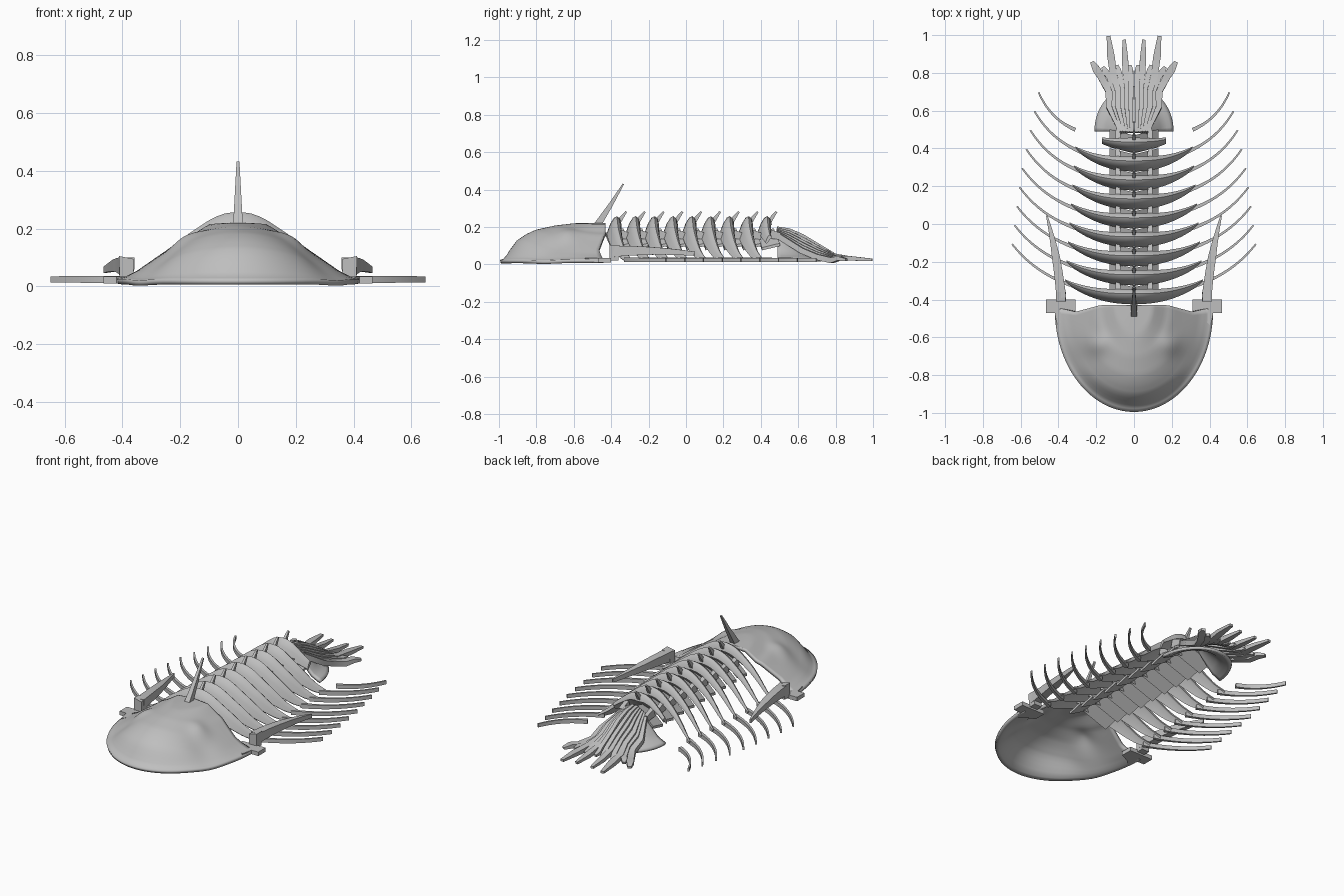
import bpy, math
from mathutils import Vector

if "Cube" in bpy.data.objects:
    bpy.data.objects.remove(bpy.data.objects["Cube"], do_unlink=True)

stone = bpy.data.materials.new("stone_grey")
stone.use_nodes = True
stone.diffuse_color = (0.52, 0.52, 0.52, 1)
stone.node_tree.nodes["Principled BSDF"].inputs["Base Color"].default_value = (0.52, 0.52, 0.52, 1)


def interp(table, t):
    """Piecewise linear lookup in a list of (key, value)."""
    for (a, va), (b, vb) in zip(table, table[1:]):
        if t <= b:
            return va + (vb - va) * max(0, t - a) / (b - a)
    return table[-1][1]


def make(name, verts, faces, angle=35, thickness=0):
    mesh = bpy.data.meshes.new(name)
    mesh.from_pydata(verts, [], faces)
    mesh.materials.append(stone)
    ob = bpy.data.objects.new(name, mesh)
    bpy.context.collection.objects.link(ob)
    bpy.ops.object.select_all(action="DESELECT")
    ob.select_set(True)
    bpy.context.view_layer.objects.active = ob
    bpy.ops.object.mode_set(mode="EDIT")
    bpy.ops.mesh.select_all(action="SELECT")
    bpy.ops.mesh.remove_doubles(threshold=0.0001)
    bpy.ops.mesh.normals_make_consistent(inside=False)
    bpy.ops.object.mode_set(mode="OBJECT")
    if thickness:
        if sum(p.normal.z for p in mesh.polygons) < 0:
            mesh.flip_normals()
        mod = ob.modifiers.new("shell", "SOLIDIFY")
        mod.thickness, mod.offset = thickness, -1
    bpy.ops.object.shade_smooth_by_angle(angle=math.radians(angle))
    return ob


def loft(name, rings, angle=35):
    """Closed solid through a row of equal sized rings."""
    n = len(rings[0])
    verts = [v for r in rings for v in r]
    faces = [(i * n + j, i * n + (j + 1) % n, (i + 1) * n + (j + 1) % n, (i + 1) * n + j)
             for i in range(len(rings) - 1) for j in range(n)]
    faces += [tuple(range(n)), tuple(range(len(verts) - n, len(verts)))]
    return make(name, verts, faces, angle)


def strip(name, pts, widths, heights):
    """Rectangular bar swept along a path."""
    pts = [Vector(p) for p in pts]
    last = len(pts) - 1
    rings = []
    for i, p in enumerate(pts):
        d = (pts[min(i + 1, last)] - pts[max(i - 1, 0)]).normalized()
        side = Vector((d.y, -d.x, 0)).normalized()
        up = side.cross(d)
        a = side * interp(widths, i / last) / 2
        b = up * interp(heights, i / last) / 2
        rings.append([p - a - b, p + a - b, p + a + b, p - a + b])
    return loft(name, rings)


def bezier(a, b, c, n=10):
    a, b, c = Vector(a), Vector(b), Vector(c)
    return [a * (1 - t) ** 2 + b * 2 * t * (1 - t) + c * t * t for t in (i / n for i in range(n + 1))]


def half_dome(name, height, cols, rows, y0, direction, rx, ry, thick, back=lambda x: 0):
    """Half elliptical shell fanned out from the middle of its straight edge."""
    verts, faces = [], []
    for i in range(cols + 1):
        ang = math.pi * i / cols
        for j in range(rows + 1):
            f = j / rows
            x, y = rx * f * math.cos(ang), ry * f * math.sin(ang)
            yy = y0 + direction * y + back(x) * (1 - y / ry) ** 4
            verts.append((x, yy, height(f, ang, x, yy)))
    for i in range(cols):
        for j in range(rows):
            k = i * (rows + 1) + j
            faces.append((k, k + 1, k + rows + 2, k + rows + 1))
    return make(name, verts, faces, 50, thick)


# Head shield with a flat brim and two eye swellings
front = [(0, .222), (.28, .22), (.46, .208), (.65, .185), (.74, .162), (.83, .13), (.92, .065), (.95, .032), (1, .024)]
flank = [(0, .222), (.24, .215), (.4, .172), (.48, .158), (.6, .122), (.71, .09), (.83, .055), (.94, .032), (1, .026)]


def head_height(f, ang, x, y):
    w = math.cos(ang) ** 2
    eye = .018 * math.exp(-((abs(x) - .19) ** 2 + (y + .64) ** 2) / .0025)
    furrow = .014 * math.exp(-((abs(x) - .27) ** 2 + (y + .72) ** 2) / .006)
    return interp(front, f) * (1 - w) + interp(flank, f) * w + eye - furrow


half_dome("head_shield", head_height, 56, 30, -.45, -1, .42, .545, .019,
          lambda x: interp([(0, .02), (.18, .02), (.31, -.015), (.42, .01)], abs(x)))

# Head spine
strip("head_spine", [(0, -.48, .2), (0, -.405, .315), (0, -.335, .43)],
      [(0, .034), (1, .01)], [(0, .04), (1, .008)])

# Cheek corners and swept cheek spines
for s, side in ((1, "left"), (-1, "right")):
    corner = [(.31, -.4), (.465, -.4), (.465, -.47), (.42, -.47), (.405, -.54), (.37, -.5), (.31, -.47)]
    loft(side + "_cheek_corner", [[(s * x, y, z) for x, y in corner] for z in (.01, .034)])
    loft(side + "_cheek_block", [[(s * x, y, z) for x, z in ((.36, .02), (.41, .02), (.412, .105), (.362, .095))]
                                 for y in (-.41, -.36)])
    strip(side + "_cheek_spine", bezier((s * .385, -.39, .07), (s * .405, -.17, .08), (s * .462, .045, .057)),
          [(0, .052), (.5, .042), (1, .008)], [(0, .06), (.5, .04), (1, .022)])

# Body segments
arch = [(0, .258), (.04, .254), (.08, .24), (.11, .222), (.15, .195), (.2, .16), (.25, .118), (.3, .075), (.36, .036)]
section = [(-.05, -.095), (-.03, -.04), (-.01, -.008), (.006, 0), (.022, -.014), (.03, -.045), (.012, -.05), (-.035, -.11)]
tip_x = [(0, .645), (2, .62), (4, .592), (8, .505)]

for i in range(9):
    y0 = -.375 + .1005 * i
    reach = .365 - .008 * i
    width = reach if i < 8 else .17
    rings = []
    for j in range(33):
        x = width * (j / 16 - 1)
        s = abs(x) / reach
        k = 1 - .78 * s ** 1.8
        if i == 8:
            k *= 1 - .4 * abs(x) / width
        top = interp(arch, s * .36)
        rings.append([(x, y0 + .075 * s ** 2.6 + dy * k, max(.012, top + dz * k)) for dy, dz in section])
    loft("body_segment", rings, 45)
    # Small spike on the ridge
    strip("ridge_spike", [(0, y0 + .012, .225), (0, y0 + .055, .282)], [(0, .02), (1, .01)], [(0, .028), (1, .01)])
    # Folded plate under the axis
    roof = [(-.13, .105), (0, .185), (.13, .105), (.13, .09), (0, .17), (-.13, .09)]
    loft("axis_plate", [[(x, y + .25 * abs(x), z + dz) for x, z in roof]
                        for y, dz in ((y0 - .055, -.015), (y0 + .04, .008))], 20)
    for s in (1, -1):
        # Joint knob and side spine
        strip("joint_knob", [(s * .085, y0 + .01, .165), (s * .085, y0 + .075, .15)],
              [(0, .028), (1, .022)], [(0, .05), (1, .035)])
        root = .31 if i == 8 else reach - .03
        a = Vector((s * root, y0 + (.07 if i == 8 else .052), .024))
        c = Vector((s * interp(tip_x, i), y0 + .268, .024))
        b = (a + c) / 2 + Vector((s * .035, -.045, 0))
        strip("side_spine", bezier(a, b, c), [(0, .02), (.3, .014), (1, .009)], [(0, .024), (1, .022)])

# Tail shield
tail_side = [(0, .19), (.2, .18), (.45, .12), (.75, .055), (1, .03)]
half_dome("tail_shield", lambda f, a, x, y: interp(tail_side, f), 32, 12, .49, 1, .21, .24, .016)

# Tail blades fanning over the shield
blades = [(.02, .84, .03), (.052, .975, .034), (.09, .84, .03), (.135, .995, .04), (.165, .83, .034), (.222, .858, .042)]
for n, (tx, ty, w) in enumerate(blades):
    for s in (1, -1):
        x0 = .012 + .012 * n
        drop = .006 * n
        path = [(x0, .485, .188 - drop), (x0 + .12 * tx, .55, .178 - 2 * drop), (x0 + .27 * tx, .62, .148 - 2.5 * drop),
                (x0 + .4 * (tx - x0), .7, .1 - 2 * drop), (x0 + .68 * (tx - x0), .78, .052 - drop),
                (x0 + .85 * (tx - x0), .78 + .5 * (ty - .78), .032), (tx, ty, .024)]
        strip("tail_blade", [(s * x, y, z) for x, y, z in path],
              [(0, .018), (.4, w * .8), (.85, w), (1, w * .5)], [(0, .03), (.7, .03), (1, .014)])
